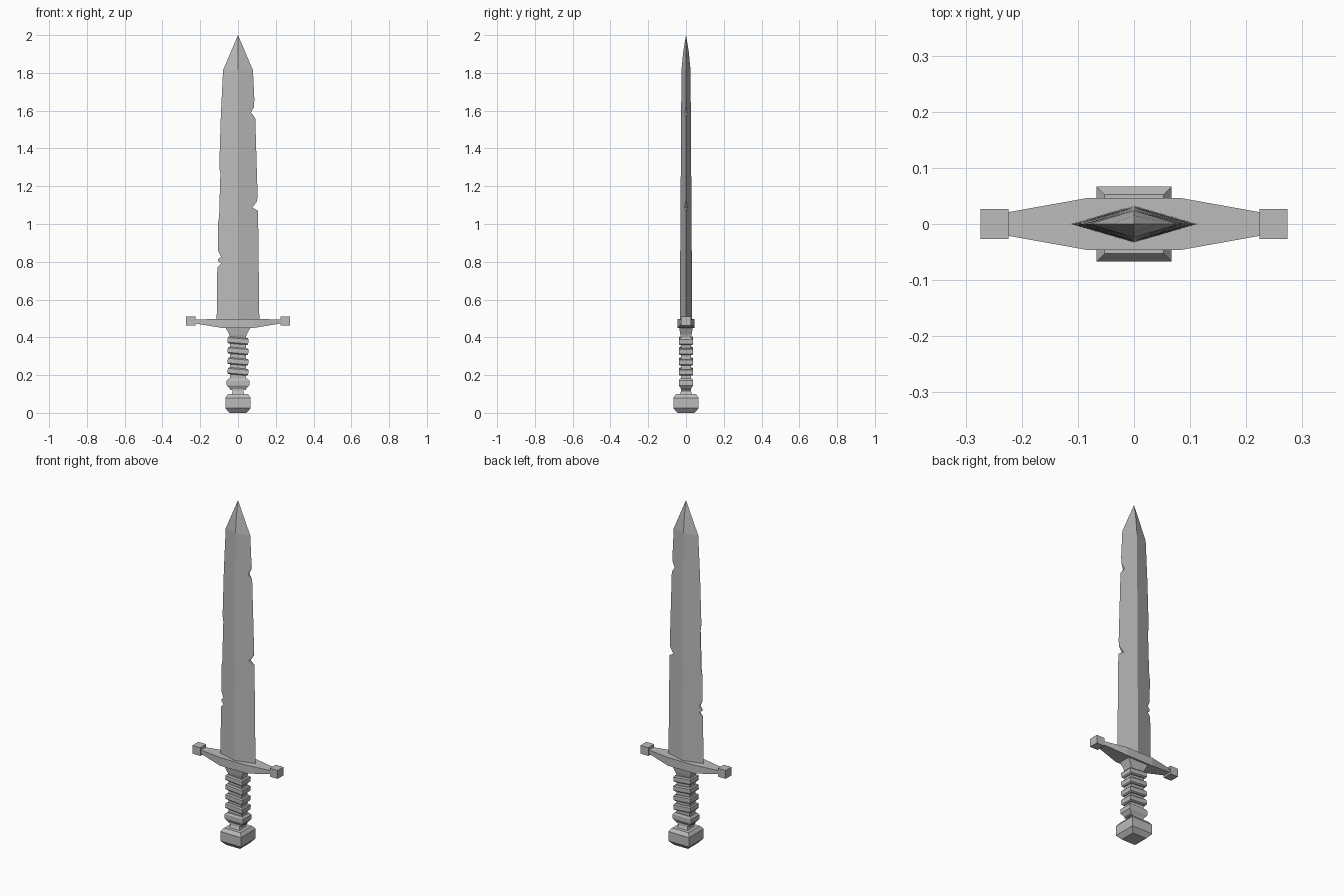
import bpy, bmesh, math
from mathutils import Matrix

cube = bpy.data.objects.get("Cube")
if cube:
    bpy.data.objects.remove(cube, do_unlink=True)

steel = bpy.data.materials.new("worn grey steel")
steel.use_nodes = True
GREY = (0.5, 0.5, 0.5, 1)
steel.diffuse_color = GREY
steel.node_tree.nodes["Principled BSDF"].inputs["Base Color"].default_value = GREY


def finish(name, bm):
    bmesh.ops.remove_doubles(bm, verts=bm.verts, dist=0.0002)
    bmesh.ops.recalc_face_normals(bm, faces=bm.faces)
    mesh = bpy.data.meshes.new(name)
    bm.to_mesh(mesh)
    bm.free()
    mesh.materials.append(steel)
    obj = bpy.data.objects.new(name, mesh)
    bpy.context.collection.objects.link(obj)
    return obj


def loft(name, sections):
    """Skin a stack of vertex loops and cap both ends."""
    bm = bmesh.new()
    rings = [[bm.verts.new(p) for p in s] for s in sections]
    for a, b in zip(rings, rings[1:]):
        for i in range(len(a)):
            j = (i + 1) % len(a)
            bm.faces.new((a[i], a[j], b[j], b[i]))
    bm.faces.new(rings[0])
    bm.faces.new(rings[-1])
    return finish(name, bm)


def block(name, profile, tilt=0):
    """Rectangular stack; profile rows are half width, half depth, height."""
    obj = loft(name, [[(x, y, z), (-x, y, z), (-x, -y, z), (x, -y, z)]
                      for x, y, z in profile])
    if tilt:
        mid = (profile[0][2] + profile[-1][2]) / 2
        up = Matrix.Translation((0, 0, mid))
        obj.data.transform(up @ Matrix.Rotation(tilt, 4, 'Y') @ up.inverted())
    return obj


def along(table, z):
    """Linear interpolation in a table of (height, value)."""
    for (z0, v0), (z1, v1) in zip(table, table[1:]):
        if z <= z1:
            return v0 + (v1 - v0) * (z - z0) / (z1 - z0)
    return table[-1][1]


# Blade: diamond section whose edges are chipped back at the notches
half_width = [(0.48, 0.113), (1.08, 0.106), (1.57, 0.091), (1.815, 0.079), (2, 0)]
half_depth = [(0.48, 0.033), (1.815, 0.024), (1.91, 0.015), (2, 0)]
right_chips = [(0.48, 0), (1.07, 0), (1.087, 0.03), (1.12, 0.004), (1.15, 0),
               (1.56, 0), (1.59, 0.021), (1.62, 0.004), (1.66, 0), (2, 0)]
left_chips = [(0.48, 0), (0.77, 0), (0.79, 0.021), (0.803, 0.004), (0.815, 0.004),
              (0.825, 0.02), (0.86, 0.003), (1.0, 0), (1.04, 0.007),
              (1.27, 0.007), (1.3, 0), (2, 0)]
tables = half_width, half_depth, right_chips, left_chips
levels = sorted({z for t in tables for z, _ in t})
sections = []
for z in levels:
    w, d = along(half_width, z), along(half_depth, z)
    r, l = along(right_chips, z), along(left_chips, z)
    tr, tl = (d * c / w if w else 0 for c in (r, l))
    sections.append([(0, d, z), (l - w, tl, z), (l - w, -tl, z),
                     (0, -d, z), (w - r, -tr, z), (w - r, tr, z)])
loft("blade", sections)

# Crossguard: thick middle tapering to both ends
loft("crossguard", [[(x, -y, low), (x, y, low), (x, y, top), (x, -y, top)]
                    for x, y, low, top in ((-0.23, 0.02, 0.474, 0.494),
                                           (-0.085, 0.046, 0.45, 0.498),
                                           (0.085, 0.046, 0.45, 0.498),
                                           (0.23, 0.02, 0.474, 0.494))])
for side, name in ((1, "left"), (-1, "right")):
    tip = block(name + "_guard_end", [(0.025, 0.027, 0.462), (0.025, 0.027, 0.51)])
    tip.data.transform(Matrix.Translation((side * 0.249, 0, 0)))

# Grip: slim core with a flared top, wrapped by slanted bands
block("grip_core", [(0.042, 0.026, 0.12), (0.042, 0.026, 0.40),
                    (0.046, 0.03, 0.415), (0.066, 0.036, 0.452)])
for i, z in enumerate((0.382, 0.328, 0.272, 0.219)):
    block(f"grip_band_{i + 1}", [(0.05, 0.032, z - 0.018), (0.055, 0.038, z - 0.012),
                                 (0.055, 0.038, z + 0.012), (0.05, 0.032, z + 0.018)],
          math.radians(5))

# Collar, neck and pommel
block("grip_collar", [(0.042, 0.026, 0.126), (0.06, 0.038, 0.146),
                      (0.06, 0.038, 0.172), (0.05, 0.032, 0.182)])
block("pommel_neck", [(0.036, 0.036, 0.09), (0.028, 0.026, 0.115), (0.038, 0.026, 0.135)])
block("pommel", [(0.045, 0.045, 0), (0.067, 0.067, 0.025),
                 (0.067, 0.067, 0.08), (0.053, 0.053, 0.099)])
